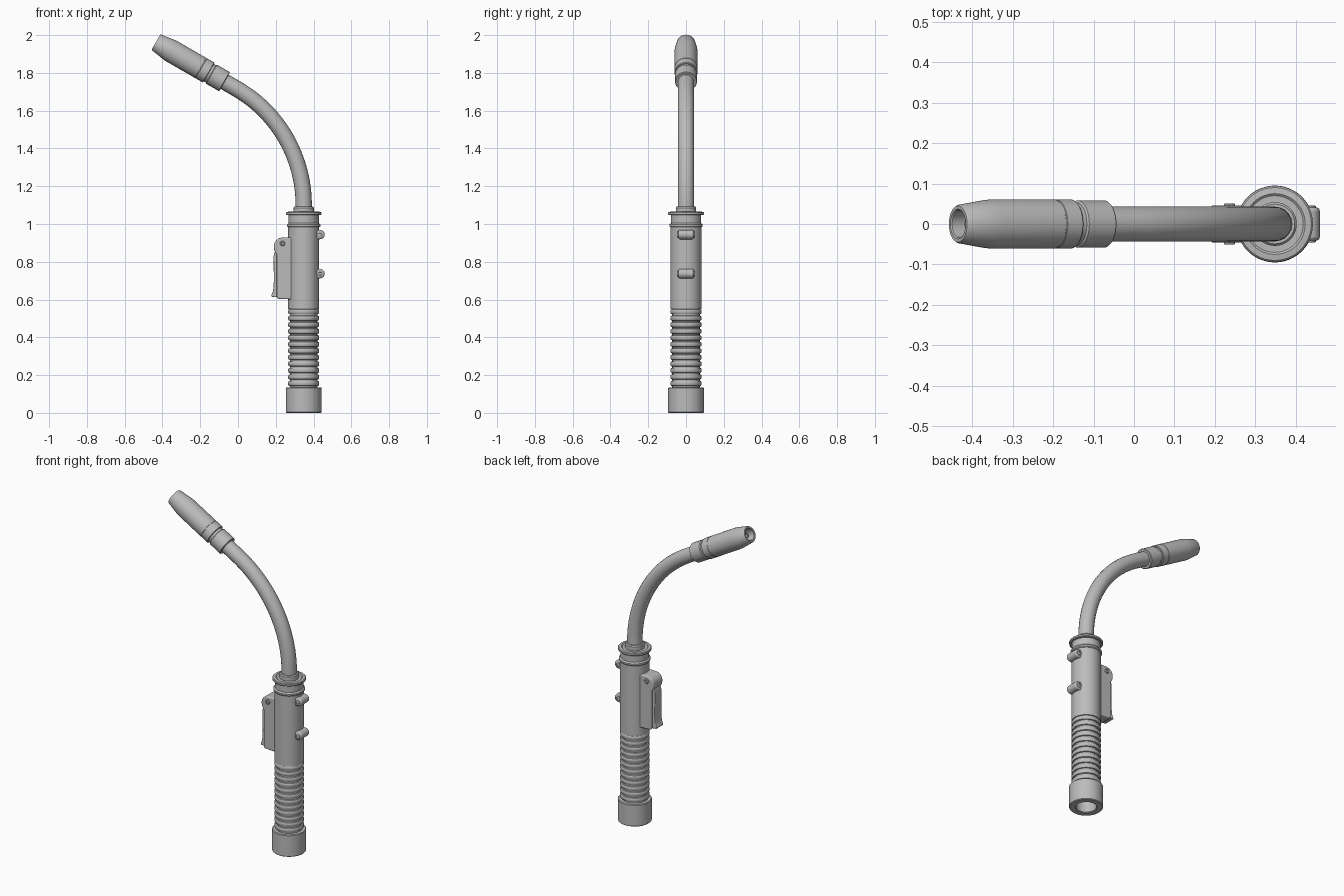
import bpy, bmesh, math
from mathutils import Vector, Matrix

cube = bpy.data.objects.get("Cube")
if cube:
    bpy.data.objects.remove(cube)

grey = bpy.data.materials.new("plain grey")
grey.use_nodes = True
grey.diffuse_color = (0.5, 0.5, 0.5, 1)
grey.node_tree.nodes["Principled BSDF"].inputs["Base Color"].default_value = (0.5, 0.5, 0.5, 1)

AXIS_X = 0.348      # centre line of the handle


def finish(name, bm, matrix=None, bevel=0):
    """Turn a bmesh into a named, shaded object."""
    bmesh.ops.remove_doubles(bm, verts=bm.verts, dist=1e-5)
    bmesh.ops.recalc_face_normals(bm, faces=bm.faces)
    mesh = bpy.data.meshes.new(name)
    bm.to_mesh(mesh)
    bm.free()
    mesh.materials.append(grey)
    obj = bpy.data.objects.new(name, mesh)
    bpy.context.collection.objects.link(obj)
    if matrix:
        obj.matrix_world = matrix
    if bevel:
        mod = obj.modifiers.new("soft edges", "BEVEL")
        mod.width, mod.segments, mod.limit_method = bevel, 3, "ANGLE"
    bpy.ops.object.select_all(action="DESELECT")
    obj.select_set(True)
    bpy.context.view_layer.objects.active = obj
    bpy.ops.object.shade_smooth_by_angle(angle=math.radians(35))
    return obj


def lathe(name, profile, matrix, steps=48):
    """Spin (radius, height) points round the local z axis."""
    bm = bmesh.new()
    verts = [bm.verts.new((r, 0, z)) for r, z in profile]
    edges = [bm.edges.new(pair) for pair in zip(verts, verts[1:])]
    bmesh.ops.spin(bm, geom=verts + edges, cent=(0, 0, 0), axis=(0, 0, 1),
                   angle=math.tau, steps=steps, use_merge=True)
    return finish(name, bm, matrix)


def slab(name, outline, half_width, bevel):
    """Extrude an (x, z) outline symmetrically along y."""
    bm = bmesh.new()
    face = bm.faces.new([bm.verts.new((x, -half_width, z)) for x, z in outline])
    grown = bmesh.ops.extrude_face_region(bm, geom=[face])["geom"]
    bmesh.ops.translate(bm, vec=(0, 2 * half_width, 0),
                        verts=[g for g in grown if isinstance(g, bmesh.types.BMVert)])
    return finish(name, bm, bevel=bevel)


def arc(cx, cz, r, start, end, n):
    angles = [math.radians(start + (end - start) * i / n) for i in range(n + 1)]
    return [(cx + r * math.cos(a), cz + r * math.sin(a)) for a in angles]


handle = Matrix.Translation((AXIS_X, 0, 0))

# Hollow end cap
lathe("end_cap", [(0, 0.12), (0.057, 0.12), (0.057, 0.004), (0.061, 0), (0.091, 0),
                  (0.095, 0.004), (0.095, 0.131), (0.091, 0.135), (0, 0.135)], handle)

# Ribbed grip with rounded ridges
RIBS, LOW, HIGH = 12, 0.135, 0.55
pitch = (HIGH - LOW) / RIBS
grip = [(0, LOW)]
for i in range(RIBS):
    z = LOW + i * pitch
    grip += [(0.073, z), (0.073, z + pitch * 0.2), (0.079, z + pitch * 0.26),
             (0.082, z + pitch * 0.4), (0.082, z + pitch * 0.8), (0.079, z + pitch * 0.94),
             (0.073, z + pitch)]
lathe("ribbed_grip", grip + [(0, HIGH)], handle)

# Smooth handle body and the flanged collar on top
lathe("handle_body", [(0, HIGH), (0.082, HIGH), (0.082, 0.985), (0, 0.985)], handle)
lathe("top_collar", [(0, 0.983), (0.084, 0.983), (0.088, 0.988), (0.088, 0.997), (0.084, 1.002),
                     (0.08, 1.004), (0.08, 1.047), (0.09, 1.047), (0.094, 1.051),
                     (0.094, 1.06), (0.09, 1.064), (0.075, 1.066), (0.07, 1.062), (0.054, 1.062),
                     (0.054, 1.086), (0.049, 1.092), (0, 1.092)], handle)

# Bent neck tube: quarter-like sweep, then straight into the nozzle
path = [(AXIS_X, 1.04)] + arc(AXIS_X - 0.712, 1.1, 0.712, 0, 60, 24) + [(-0.08, 1.758)]
curve = bpy.data.curves.new("neck_path", "CURVE")
curve.dimensions = "3D"
curve.bevel_depth, curve.bevel_resolution = 0.043, 8
curve.use_fill_caps = True
spline = curve.splines.new("POLY")
spline.points.add(len(path) - 1)
for point, (x, z) in zip(spline.points, path):
    point.co = (x, 0, z, 1)
helper = bpy.data.objects.new("neck_path", curve)
bpy.context.collection.objects.link(helper)
bm = bmesh.new()
bm.from_mesh(helper.to_mesh())
helper.to_mesh_clear()
bpy.data.objects.remove(helper)
finish("neck_tube", bm)

# Nozzle parts share one tilted frame
aim = Vector((-0.866, 0, 0.5))
tilt = Matrix.Translation((-0.071, 0, 1.753)) @ aim.to_track_quat("Z", "Y").to_matrix().to_4x4()
lathe("nozzle_collar", [(0, 0), (0.055, 0), (0.058, 0.003), (0.058, 0.079), (0.055, 0.082),
                        (0.053, 0.083), (0.053, 0.098), (0, 0.098)], tilt)
lathe("nozzle", [(0, 0.096), (0.058, 0.096), (0.061, 0.099), (0.061, 0.142), (0.0595, 0.143),
                 (0.0595, 0.146), (0.061, 0.147), (0.061, 0.325), (0.059, 0.345),
                 (0.048, 0.415), (0.045, 0.42), (0.037, 0.42), (0.034, 0.417),
                 (0.034, 0.33), (0, 0.33)], tilt)
lathe("contact_tip", [(0, 0.33), (0.021, 0.33), (0.021, 0.38), (0.016, 0.392), (0.009, 0.392),
                      (0.009, 0.365), (0, 0.365)], tilt, 24)

# Trigger housing with a rounded top, and the lever in front of it
housing = ([(0.3, 0.6), (0.3, 0.928)] + arc(0.235, 0.883, 0.045, 90, 180, 8)
           + [(0.192, 0.862), (0.205, 0.84), (0.205, 0.61), (0.215, 0.604)])
slab("trigger_housing", housing, 0.046, 0.006)
lever = [(0.23, 0.86), (0.197, 0.86), (0.188, 0.83), (0.19, 0.7), (0.186, 0.645),
         (0.176, 0.622), (0.178, 0.614), (0.202, 0.612), (0.23, 0.63)]
slab("trigger_lever", lever, 0.034, 0.004)


def screws(name, x, z, y, r):
    """A recessed screw head on each side."""
    for side, label in ((-1, "front"), (1, "back")):
        turn = Matrix.Rotation(math.radians(-90 * side), 4, "X")
        lathe(f"{name}_{label}", [(0, -0.01), (r, -0.01), (r, 0.003), (r * 0.8, 0.005),
                                  (r * 0.6, 0.005), (r * 0.5, 0.001), (0, 0.001)],
              Matrix.Translation((x, side * y, z)) @ turn, 24)


screws("trigger_screw", 0.236, 0.897, 0.046, 0.014)

# Clamp lugs on the rear of the handle
for label, z in (("upper", 0.944), ("lower", 0.737)):
    lug = [(0.39, z - 0.025)] + arc(0.434, z, 0.025, -90, 90, 8) + [(0.39, z + 0.025)]
    slab(f"{label}_lug", lug, 0.041, 0.009)
    screws(f"{label}_lug_screw", 0.434, z, 0.041, 0.015)
